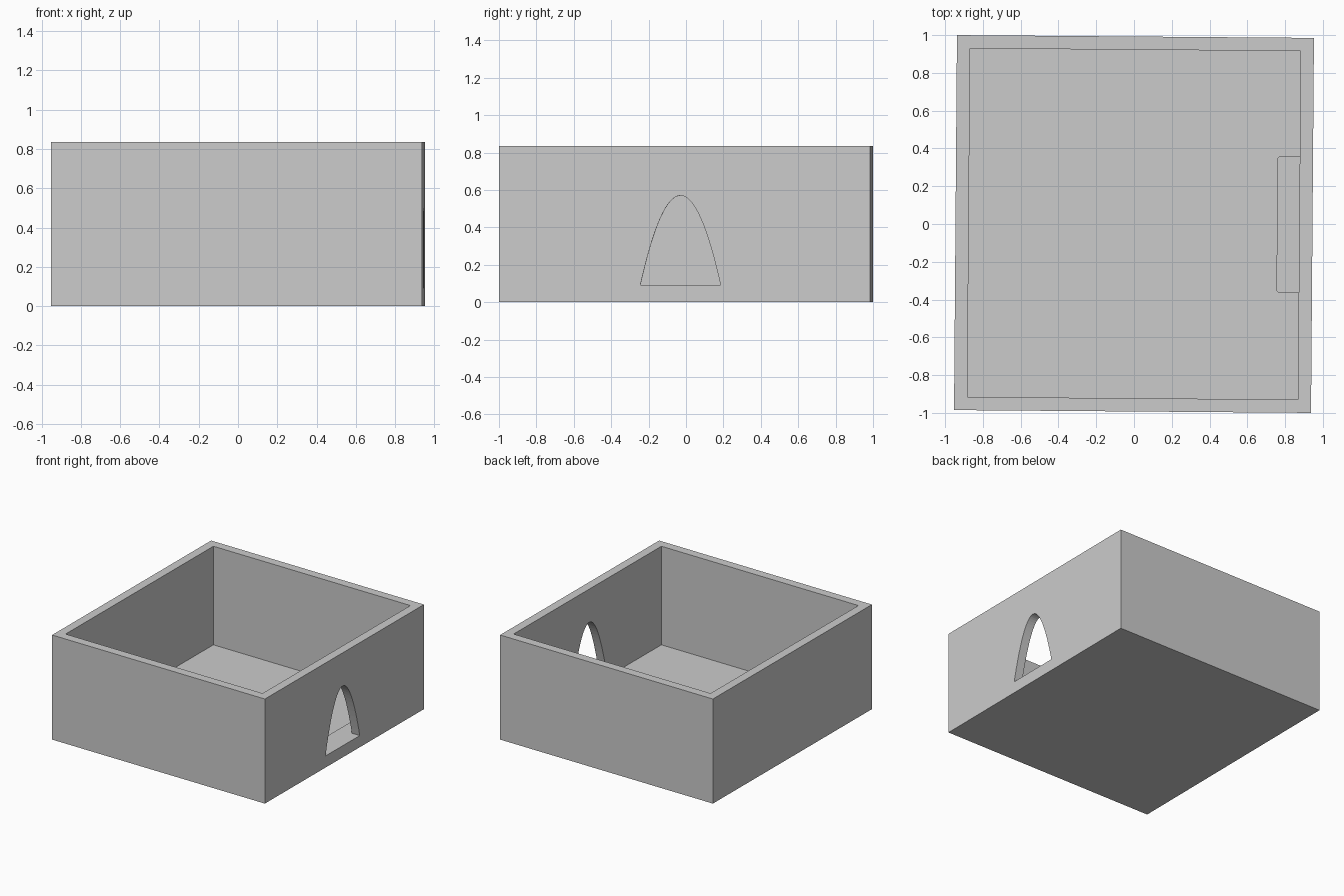
import bpy
import bmesh
from mathutils import Matrix

if "Cube" in bpy.data.objects:
    bpy.data.objects.remove(bpy.data.objects["Cube"])

W, D, H = 0.945, 0.9925, 0.835     # half width, half depth, height
WALL, FLOOR, SILL, APEX = 0.07, 0.048, 0.093, 0.57
TURN = Matrix.Rotation(-0.0078, 4, 'Z')   # the whole model is turned slightly


def prism(name, profile, offset):
    """Extrude a closed 3D profile along an offset vector."""
    bm = bmesh.new()
    face = bm.faces.new([bm.verts.new(p) for p in profile])
    geom = bmesh.ops.extrude_face_region(bm, geom=[face])["geom"]
    verts = [g for g in geom if isinstance(g, bmesh.types.BMVert)]
    bmesh.ops.translate(bm, verts=verts, vec=offset)
    bmesh.ops.recalc_face_normals(bm, faces=bm.faces)
    mesh = bpy.data.meshes.new(name)
    bm.to_mesh(mesh)
    bm.free()
    obj = bpy.data.objects.new(name, mesh)
    obj.matrix_world = TURN
    bpy.context.collection.objects.link(obj)
    return obj


def rect(hx, hy, z):
    return [(-hx, -hy, z), (hx, -hy, z), (hx, hy, z), (-hx, hy, z)]


# Open box: outer block minus cavity and arch
box = prism("box_walls", rect(W, D, 0), (0, 0, H))
cavity = prism("cavity_cutter", rect(W - WALL, D - WALL, FLOOR), (0, 0, H))

# Parabolic doorway through the right wall
N, half, mid = 32, 0.214, -0.022
arch = []
for i in range(N + 1):
    t = -1 + 2 * i / N
    arch.append((W - WALL - 0.05, mid + half * t, SILL + (APEX - SILL) * (1 - t * t)))
doorway = prism("doorway_cutter", arch, (0.3, 0, 0))

for cutter in (cavity, doorway):
    cutter.hide_render = True
    cutter.display_type = 'WIRE'
    mod = box.modifiers.new(cutter.name, 'BOOLEAN')
    mod.operation = 'DIFFERENCE'
    mod.solver = 'EXACT'
    mod.object = cutter

# Apply the cuts, then remove the cutters
bpy.context.view_layer.update()
cut = bpy.data.meshes.new_from_object(
    box.evaluated_get(bpy.context.evaluated_depsgraph_get()))
box.modifiers.clear()
box.data = cut
for cutter in (cavity, doorway):
    bpy.data.objects.remove(cutter)

# Low doorstep inside the doorway, with small clipped corners
x0, x1, y0, y1, c = 0.757, W - WALL, -0.358, 0.363, 0.01
step = [(x1, y0), (x1, y1), (x0 + c, y1), (x0, y1 - c), (x0, y0 + c), (x0 + c, y0)]
prism("doorstep", [(x, y, FLOOR) for x, y in step], (0, 0, SILL - FLOOR))
